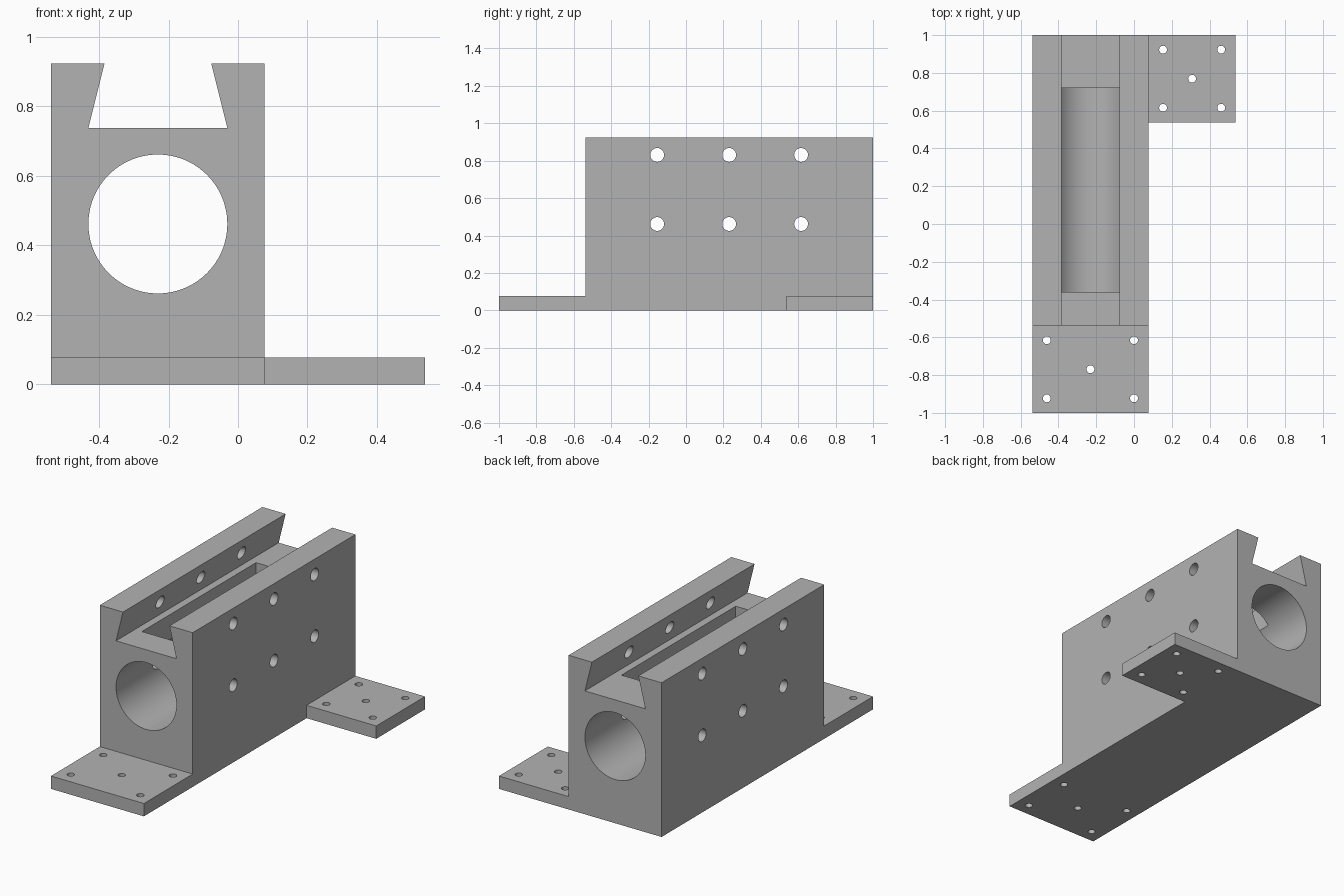
import bpy
import math
from mathutils import Vector

U = 1 / 13  # one design unit; the part is 26 units long

if "Cube" in bpy.data.objects:
    bpy.data.objects.remove(bpy.data.objects["Cube"])

grey = bpy.data.materials.new("machined grey")
grey.use_nodes = True
grey.diffuse_color = (0.45, 0.45, 0.45, 1)
grey.node_tree.nodes["Principled BSDF"].inputs["Base Color"].default_value = grey.diffuse_color


def prism(name, outline, start, end, axis):
    """Extrude a counter-clockwise outline along an axis, given in design units."""
    def place(a, b, d):
        return Vector({"x": (d, a, b), "y": (a, d, b), "z": (a, b, d)}[axis]) * U

    n = len(outline)
    verts = [place(a, b, d) for d in (start, end) for a, b in outline]
    faces = [tuple(reversed(range(n))), tuple(range(n, 2 * n))]
    faces += [(i, (i + 1) % n, n + (i + 1) % n, n + i) for i in range(n)]
    if axis == "y":  # this plane is mirrored, so turn the faces outwards
        faces = [f[::-1] for f in faces]
    mesh = bpy.data.meshes.new(name)
    mesh.from_pydata(verts, [], faces)
    mesh.materials.append(grey)
    obj = bpy.data.objects.new(name, mesh)
    bpy.context.collection.objects.link(obj)
    return obj


def circle(a, b, radius, sides):
    steps = [2 * math.pi * i / sides for i in range(sides)]
    return [(a + radius * math.cos(t), b + radius * math.sin(t)) for t in steps]


def combine(target, tool, operation):
    mod = target.modifiers.new(operation.lower(), "BOOLEAN")
    mod.operation = operation
    mod.solver = "EXACT"
    mod.object = tool
    tool.hide_render = True
    bpy.context.view_layer.objects.active = target
    bpy.ops.object.modifier_apply(modifier=mod.name)
    bpy.data.objects.remove(tool)


# Upright block with the dovetail groove along its top
half = [(4, 0), (4, 12), (2, 12), (2.6, 9.6)]
section = half + [(-x, z) for x, z in reversed(half)]
block = prism("slide_block", [(x - 3, z) for x, z in section], -7, 13, "y")

# L-shaped base plate forming the front foot and the side foot
plate = [(-7, -13), (1, -13), (1, 7), (7, 7), (7, 13), (-7, 13)]
combine(block, prism("base_plate", plate, 0, 1, "z"), "UNION")

# Long bore and the slot opening it to the groove floor
combine(block, prism("bore_cutter", circle(-3, 6, 2.6, 96), -14, 14, "y"), "DIFFERENCE")
slot = [(-5, -4.68), (-1, -4.68), (-1, 9.36), (-5, 9.36)]
combine(block, prism("slot_cutter", slot, 6.5, 11, "z"), "DIFFERENCE")

# Cross holes through both side walls
for y in (-2, 3, 8):
    for z in (6, 10.8):
        combine(block, prism("cross_hole_cutter", circle(y, z, 0.48, 32), -8, 2, "x"), "DIFFERENCE")

# Five screw holes in each foot: four corners and the centre
for cx, cy, dx in ((-3, -10, 3), (4, 10, 2)):
    for sx, sy in ((0, 0), (1, 1), (1, -1), (-1, 1), (-1, -1)):
        outline = circle(cx + sx * dx, cy + sy * 2, 0.27, 24)
        combine(block, prism("screw_hole_cutter", outline, -1, 2, "z"), "DIFFERENCE")

# Round bores shade smoothly while the machined edges stay sharp
bpy.ops.object.select_all(action="DESELECT")
block.select_set(True)
bpy.context.view_layer.objects.active = block
bpy.ops.object.shade_smooth_by_angle(angle=math.radians(30))
